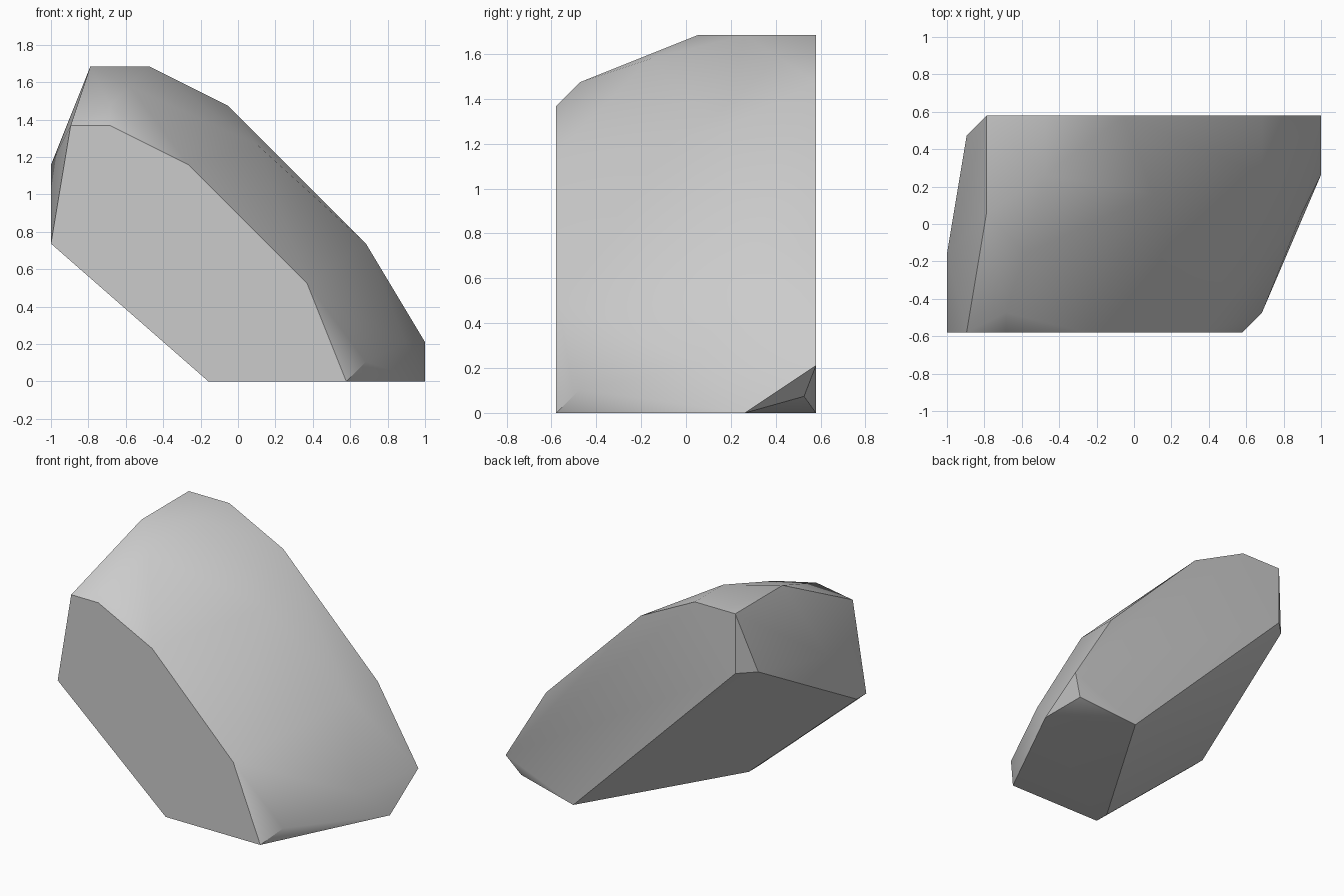
import bpy
import bmesh
import math

cube = bpy.data.objects.get("Cube")
if cube:
    bpy.data.objects.remove(cube, do_unlink=True)

# Rock is chiselled on a regular lattice, 19 cells across its two-unit length
CELL = 2 / 19
CENTRE_X = 19 / 2
CENTRE_Y = 11 / 2

# Cross-section corners (across, up) in cells, keyed by depth from the front
front_profile = [(0, 7), (1, 13), (3, 13), (7, 11), (13, 5), (15, 0), (8, 0)]
back_profile = [(2, 12), (2, 16), (5, 16), (9, 14), (16, 7), (19, 2), (14, 0)]
sections = {
    0: front_profile,
    1: [(3, 14), (16, 1), (0, 7), (8, 0)],
    4: [(0, 11), (4, 15)],
    6: [(2, 16), (18, 2)],
    7: [(10.5, 12)],
    8: [(5, 16), (16, 7), (19, 0)],
    10: [(1, 12)],
    10.5: [(18.2, 0.7)],
    11: back_profile,
}


def make_material(name, colour):
    material = bpy.data.materials.new(name)
    material.use_nodes = True
    material.diffuse_color = colour
    shader = next(n for n in material.node_tree.nodes if n.type == "BSDF_PRINCIPLED")
    shader.inputs["Base Color"].default_value = colour
    shader.inputs["Roughness"].default_value = 0.9
    return material


def make_hull(name, profiles, material):
    """Stretch a faceted skin over all the profile corners."""
    bm = bmesh.new()
    for depth, profile in profiles.items():
        for across, up in profile:
            bm.verts.new(((across - CENTRE_X) * CELL, (depth - CENTRE_Y) * CELL, up * CELL))
    hull = bmesh.ops.convex_hull(bm, input=bm.verts[:])
    spare = {g for g in hull["geom_interior"] + hull["geom_unused"]
             if isinstance(g, bmesh.types.BMVert)}
    bmesh.ops.delete(bm, geom=list(spare), context="VERTS")
    # Merge coplanar triangles into clean flat facets
    bmesh.ops.dissolve_limit(bm, angle_limit=math.radians(1),
                             verts=bm.verts[:], edges=bm.edges[:])
    bmesh.ops.recalc_face_normals(bm, faces=bm.faces[:])
    mesh = bpy.data.meshes.new(name)
    bm.to_mesh(mesh)
    bm.free()
    mesh.materials.append(material)
    obj = bpy.data.objects.new(name, mesh)
    bpy.context.collection.objects.link(obj)
    return obj


# Rock: soft slopes with crisp cut edges
stone = make_material("stone_grey", (0.6, 0.6, 0.6, 1))
rock = make_hull("rock", sections, stone)
bpy.ops.object.select_all(action="DESELECT")
rock.select_set(True)
bpy.context.view_layer.objects.active = rock
bpy.ops.object.shade_smooth_by_angle(angle=math.radians(30))
